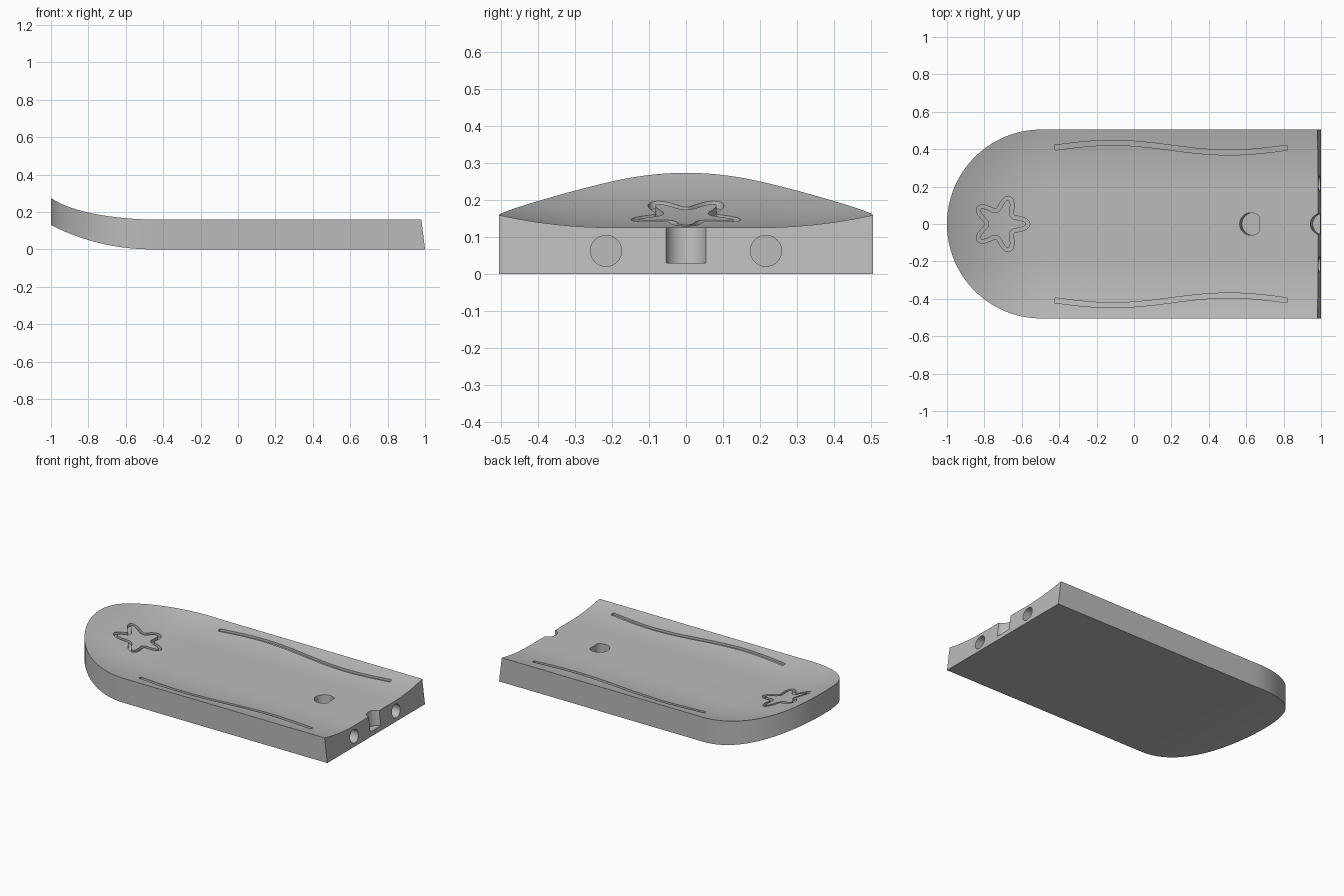
import bpy, bmesh, math

if "Cube" in bpy.data.objects:
    bpy.data.objects.remove(bpy.data.objects["Cube"], do_unlink=True)

HALF_W, BEND_X, BEND_R, THICK, SLANT = 0.505, -0.46, 1.187, 0.126, 0.125

grey = bpy.data.materials.new("plain grey")
grey.use_nodes = True
grey.diffuse_color = (0.5, 0.5, 0.5, 1)
grey.node_tree.nodes["Principled BSDF"].inputs["Base Color"].default_value = (0.5, 0.5, 0.5, 1)


def arc_z(x, radius):
    d = max(0.0, BEND_X - x)
    return BEND_R - math.sqrt(radius ** 2 - d ** 2)


def bottom_z(x):
    return arc_z(x, BEND_R)


def top_z(x, y):
    # dished upper surface with raised long edges
    return arc_z(x, BEND_R - THICK) + 0.36 * max(0.0, abs(y) - 0.2) ** 2


def finish(bm, name):
    bmesh.ops.remove_doubles(bm, verts=bm.verts, dist=1e-5)
    bmesh.ops.recalc_face_normals(bm, faces=bm.faces)
    mesh = bpy.data.meshes.new(name)
    bm.to_mesh(mesh)
    bm.free()
    mesh.materials.append(grey)
    obj = bpy.data.objects.new(name, mesh)
    bpy.context.collection.objects.link(obj)
    return obj


def loft(name, sections, closed=False):
    # skin a row of equal rings, capping the ends of an open row
    bm = bmesh.new()
    rings = [[bm.verts.new(p) for p in s] for s in sections]
    n = len(rings[0])
    pairs = list(zip(rings, rings[1:]))
    if closed:
        pairs.append((rings[-1], rings[0]))
    else:
        bm.faces.new(rings[0])
        bm.faces.new(rings[-1])
    for a, b in pairs:
        for i in range(n):
            j = (i + 1) % n
            bm.faces.new((a[i], a[j], b[j], b[i]))
    return finish(bm, name)


# board body: round nose, straight sides, slanted square end
def build_board():
    steps, across = 40, 40
    xs = [HALF_W - 1 - HALF_W * math.cos(math.pi / 2 * i / steps) for i in range(steps + 1)]
    xs += [BEND_X, -0.2, 0.1, 0.4, 0.7, 1.0]
    bm = bmesh.new()
    rows = []
    for x in xs:
        w = math.sqrt(max(0, HALF_W ** 2 - min(0, x + 1 - HALF_W) ** 2))
        ys = [w * (2 * i / across - 1) for i in range(across + 1)]
        top = []
        for y in ys:
            z = top_z(x, y)
            top.append(bm.verts.new((x - SLANT * z if x == 1.0 else x, y, z)))
        low = [bm.verts.new((x, y, bottom_z(x))) for y in ys]
        rows.append((top, low))
    for (t0, l0), (t1, l1) in zip(rows, rows[1:]):
        for i in range(across):
            bm.faces.new((t0[i], t1[i], t1[i + 1], t0[i + 1]))
            bm.faces.new((l0[i], l0[i + 1], l1[i + 1], l1[i]))
        for k in (0, -1):
            bm.faces.new((t0[k], l0[k], l1[k], t1[k]))
    bm.faces.new(rows[-1][0] + rows[-1][1][::-1])
    return finish(bm, "board")


def groove(name, left, right, depth, closed=False):
    # channel whose floor follows the upper surface
    sections = []
    for (ax, ay), (bx, by) in zip(left, right):
        za, zb = top_z(ax, ay), top_z(bx, by)
        sections.append([(ax, ay, za - depth), (bx, by, zb - depth),
                         (bx, by, zb + 0.05), (ax, ay, za + 0.05)])
    return loft(name, sections, closed)


def offset_pair(path, near, far, closed=False):
    # two lines parallel to a path
    n, left, right = len(path), [], []
    for i, (x, y) in enumerate(path):
        a = path[(i - 1) % n] if closed else path[max(i - 1, 0)]
        b = path[(i + 1) % n] if closed else path[min(i + 1, n - 1)]
        dx, dy = b[0] - a[0], b[1] - a[1]
        s = math.hypot(dx, dy)
        nx, ny = -dy / s, dx / s
        left.append((x + nx * near, y + ny * near))
        right.append((x + nx * far, y + ny * far))
    return left, right


def post_hole(name, cx, radius, flat):
    # leaning round hole with a flat on one side
    ring = [(min(radius * math.cos(a), flat), radius * math.sin(a))
            for a in (math.tau * i / 48 for i in range(48))]
    return loft(name, [[(cx + x - SLANT * (z - THICK), y, z) for x, y in ring]
                       for z in (0.03, 0.3)])


board = build_board()
cutters = []

# wavy channels along both edges
for side, label in ((1, "left"), (-1, "right")):
    path = []
    for i in range(49):
        x = -0.425 + 1.245 * i / 48
        path.append((x, side * (0.408 + 0.026 * math.sin(math.tau * i / 48))))
    cutters.append(groove(label + "_wave_cutter", *offset_pair(path, -0.013, 0.013), 0.015))

# star-shaped channel on the nose
star = []
for i in range(120):
    a = math.tau * i / 120
    r = 0.12 + 0.035 * math.cos(5 * a)
    star.append((-0.712 + r * math.cos(a), r * math.sin(a)))
cutters.append(groove("star_cutter", *offset_pair(star, 0, 0.02, True), 0.02, True))

# post holes, the second one open through the square end
cutters.append(post_hole("post_hole_cutter", 0.625, 0.06, 0.045))
cutters.append(post_hole("end_notch_cutter", 0.999, 0.056, 0.1))

# dowel holes in the square end
for side, label in ((1, "left"), (-1, "right")):
    ring = [(side * 0.216 + 0.042 * math.cos(a), 0.063 + 0.042 * math.sin(a))
            for a in (math.tau * i / 40 for i in range(40))]
    cutters.append(loft(label + "_dowel_cutter",
                        [[(x, y, z) for y, z in ring] for x in (0.85, 1.1)]))

# cut everything out of the board
bpy.ops.object.select_all(action='DESELECT')
bpy.context.view_layer.objects.active = board
board.select_set(True)
for cutter in cutters:
    cutter.hide_render = True
    mod = board.modifiers.new(cutter.name, 'BOOLEAN')
    mod.operation = 'DIFFERENCE'
    mod.solver = 'EXACT'
    mod.object = cutter
    bpy.ops.object.modifier_apply(modifier=mod.name)
    bpy.data.objects.remove(cutter, do_unlink=True)
bpy.ops.object.shade_smooth_by_angle(angle=math.radians(30))
